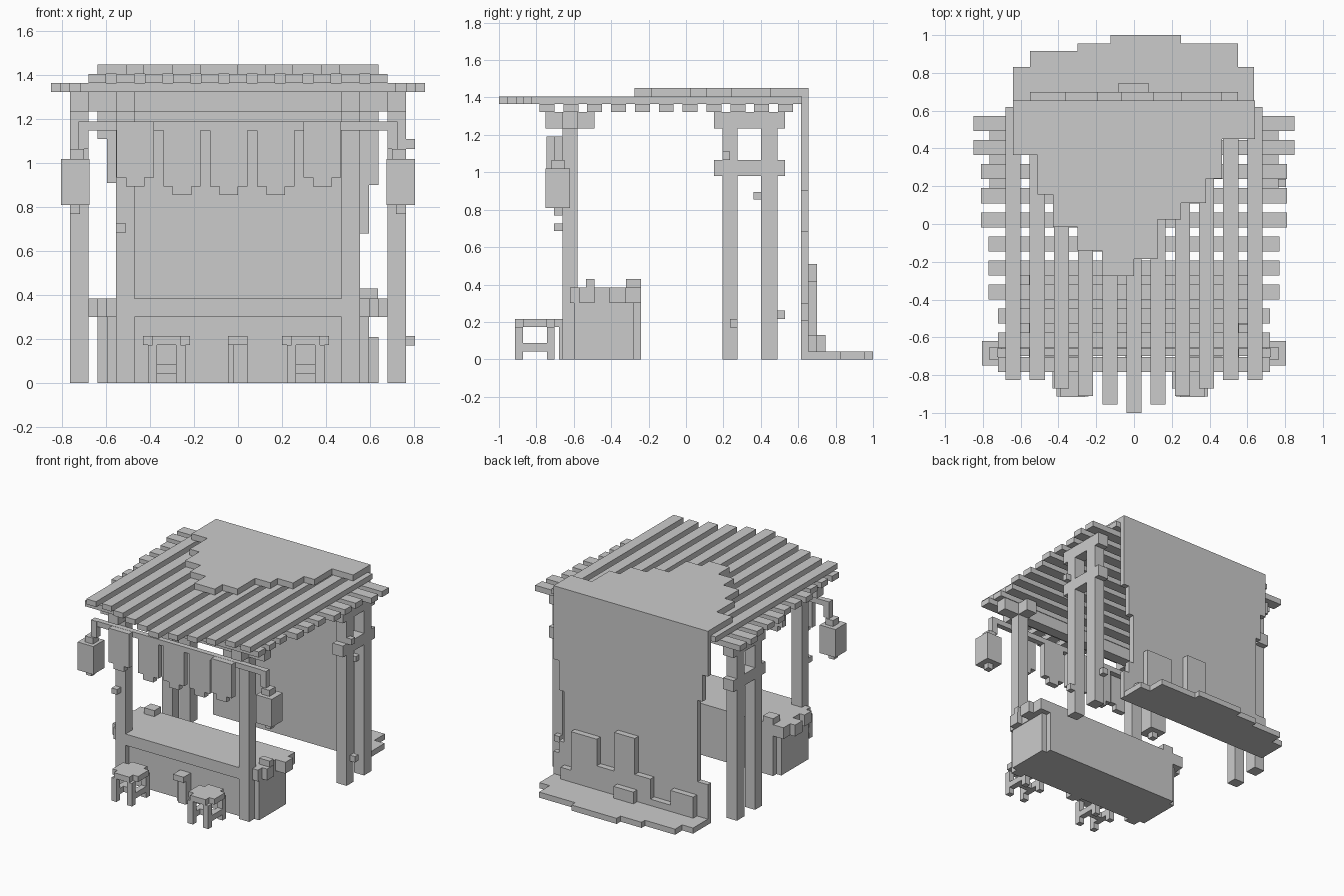
import bpy, bmesh

def boxes(name, items):
    """One object from several boxes given as (x0, x1, y0, y1, z0, z1)."""
    bm = bmesh.new()
    for x0, x1, y0, y1, z0, z1 in items:
        r = bmesh.ops.create_cube(bm, size=1)
        for v in r["verts"]:
            v.co.x = x0 if v.co.x < 0 else x1
            v.co.y = y0 if v.co.y < 0 else y1
            v.co.z = z0 if v.co.z < 0 else z1
    return finish(name, bm)

def extrude(name, pts, lo, hi, axis="z"):
    """Outline extruded along z (points are x,y) or along y (points are x,z)."""
    bm = bmesh.new()
    place = (lambda p: (p[0], p[1], lo)) if axis == "z" else (lambda p: (p[0], lo, p[1]))
    face = bm.faces.new([bm.verts.new(place(p)) for p in pts])
    r = bmesh.ops.extrude_face_region(bm, geom=[face])
    d = hi - lo
    bmesh.ops.translate(bm, verts=[g for g in r["geom"] if isinstance(g, bmesh.types.BMVert)],
                        vec=(0, 0, d) if axis == "z" else (0, d, 0))
    return finish(name, bm)

def finish(name, bm):
    bmesh.ops.recalc_face_normals(bm, faces=bm.faces)
    me = bpy.data.meshes.new(name)
    bm.to_mesh(me)
    bm.free()
    ob = bpy.data.objects.new(name, me)
    bpy.context.collection.objects.link(ob)
    return ob

# Roof: stepped top sheet, long slats, cross slats
extrude("roof_sheet", [
    (-.64, .655), (-.64, .365), (-.51, .365), (-.51, .155), (-.43, .155), (-.43, -.015),
    (-.3, -.015), (-.3, -.14), (-.17, -.14), (-.17, -.275), (0, -.275), (0, -.185),
    (.125, -.185), (.125, .025), (.25, .025), (.25, .11), (.38, .11), (.38, .24),
    (.465, .24), (.465, .45), (.64, .45), (.64, .655)], 1.405, 1.45)
fronts = [1.0, .955, .91, .87, .825, .825]
for i in range(-5, 6):
    c = i * .128
    boxes("roof_slat", [(c - .04, c + .04, -fronts[abs(i)], .62, 1.365, 1.405)])
halves = [.72, .72, .72, .77, .77, .77, .81, .81, .81, .85, .85]
for i, h in enumerate(halves):
    c = -.743 + i * .1275
    boxes("roof_cross_slat", [(-h, h, c - .04, c + .04, 1.323, 1.365)])

# Back wall with uneven sides
extrude("back_wall", [
    (-.64, 0), (.64, 0), (.64, .21), (.595, .21), (.595, .3), (.555, .3), (.555, .68),
    (.595, .68), (.595, .9), (.64, .9), (.64, 1.41), (-.64, 1.41), (-.64, 1.11),
    (-.595, 1.11), (-.595, .91), (-.555, .91), (-.555, .3), (-.64, .3)], .615, .655, "y")

# Stepped drift behind the wall and its ground sheet
extrude("back_drift", [
    (-.55, .03), (.55, .03), (.55, .13), (.465, .13), (.465, .42), (.25, .42), (.25, .22),
    (.105, .22), (.105, .51), (-.065, .51), (-.065, .24), (-.195, .24), (-.195, .09),
    (-.36, .09), (-.36, .2), (-.55, .2)], .655, .70, "y")
boxes("back_drift_block", [(-.085, .08, .7, .745, .04, .13)])
extrude("ground_sheet", [
    (-.64, .655), (.635, .655), (.635, .83), (.55, .83), (.55, .955), (.25, .955), (.25, 1),
    (-.125, 1), (-.125, .955), (-.3, .955), (-.3, .915), (-.55, .915), (-.55, .83),
    (-.64, .83)], 0, .042)

# Back post frames and front posts, both sides
for s in (-1, 1):
    def side(a, b):
        return (min(s * a, s * b), max(s * a, s * b))
    x = side(.68, .765)
    boxes("back_post", [(*x, .195, .275, 0, 1.323), (*x, .4, .49, 0, 1.323)])
    boxes("back_frame_rail", [(*x, .15, .53, 1.235, 1.323), (*x, .15, .53, .98, 1.065)])
    x = side(.47, .555)
    boxes("front_post", [(*x, -.66, -.58, 0, 1.323)])
    boxes("front_post_bracket", [(*x, -.75, -.49, 1.235, 1.323)])
    # Hanging lantern
    boxes("lantern", [(*side(.675, .805), -.75, -.62, .81, 1.02)])
    boxes("lantern_fittings", [
        (*side(.7, .765), -.72, -.65, 1.02, 1.065),
        (*side(.68, .725), -.705, -.66, 1.065, 1.19),
        (*side(.72, .765), -.705, -.66, .768, .81)])
boxes("front_beam", [(-.68, .68, -.66, -.58, 1.235, 1.323)])

# Small knots on posts
boxes("post_knot", [
    (-.555, -.51, -.705, -.66, .685, .725), (.765, .805, .195, .235, 1.065, 1.11),
    (.765, .805, .235, .275, .17, .215), (.68, .725, .36, .4, .855, .895),
    (.68, .725, .49, .53, .215, .26)])

# Banner rod and banners
boxes("banner_rod", [(-.68, .68, -.7, -.66, 1.15, 1.19)])
for i in range(5):
    x = -.553 + i * .213
    end = i in (0, 4)
    top, low, tip = (1.19, .935, .895) if end else (1.15, .895, .855)
    y = -.745 if end else -.7
    extrude("banner", [(x, top), (x, low), (x + .043, low), (x + .043, tip), (x + .128, tip),
                       (x + .128, low), (x + .17, low), (x + .17, top)], y, y + .043, "y")

# Counter
boxes("counter_body", [(-.555, .555, -.62, -.24, 0, .3), (-.595, .595, -.6, -.28, 0, .3)])
right = [(.555, -.66), (.555, -.62), (.6, -.62), (.6, -.57), (.64, -.57), (.64, -.49), (.6, -.49),
         (.6, -.41), (.68, -.41), (.68, -.32), (.64, -.32), (.64, -.24)]
extrude("counter_top", right + [(-x, y) for x, y in reversed(right)], .3, .385)
boxes("counter_item", [(-.555, -.47, -.32, -.24, .385, .43), (.55, .637, -.535, -.49, .385, .43)])

# Stools
for cx in (-.325, .308):
    cy = -.808
    a, b = .107, .064
    extrude("stool_seat", [(cx + u, cy + v) for u, v in (
        (-b, -a), (b, -a), (b, -b), (a, -b), (a, b), (b, b), (b, a), (-b, a),
        (-b, b), (-a, b), (-a, -b), (-b, -b))], .173, .215)
    boxes("stool_legs", [
        (cx + sx * .043 - .021 + sx * .021, cx + sx * .043 + .021 + sx * .021,
         cy + sy * .085 - .021, cy + sy * .085 + .021, 0, .173)
        for sx in (-1, 1) for sy in (-1, 1)])
    boxes("stool_brace", [(cx - .05, cx + .05, cy - .021, cy + .021, .043, .086),
                          (cx - .085, cx - .043, cy - .085, cy + .085, .043, .086),
                          (cx + .043, cx + .085, cy - .085, cy + .085, .043, .086)])

# Small box in front of the counter
boxes("front_crate", [(-.045, .043, -.66, -.615, 0, .215), (-.045, .043, -.705, -.66, .173, .215),
                      (-.02, .043, -.68, -.66, 0, .173)])
